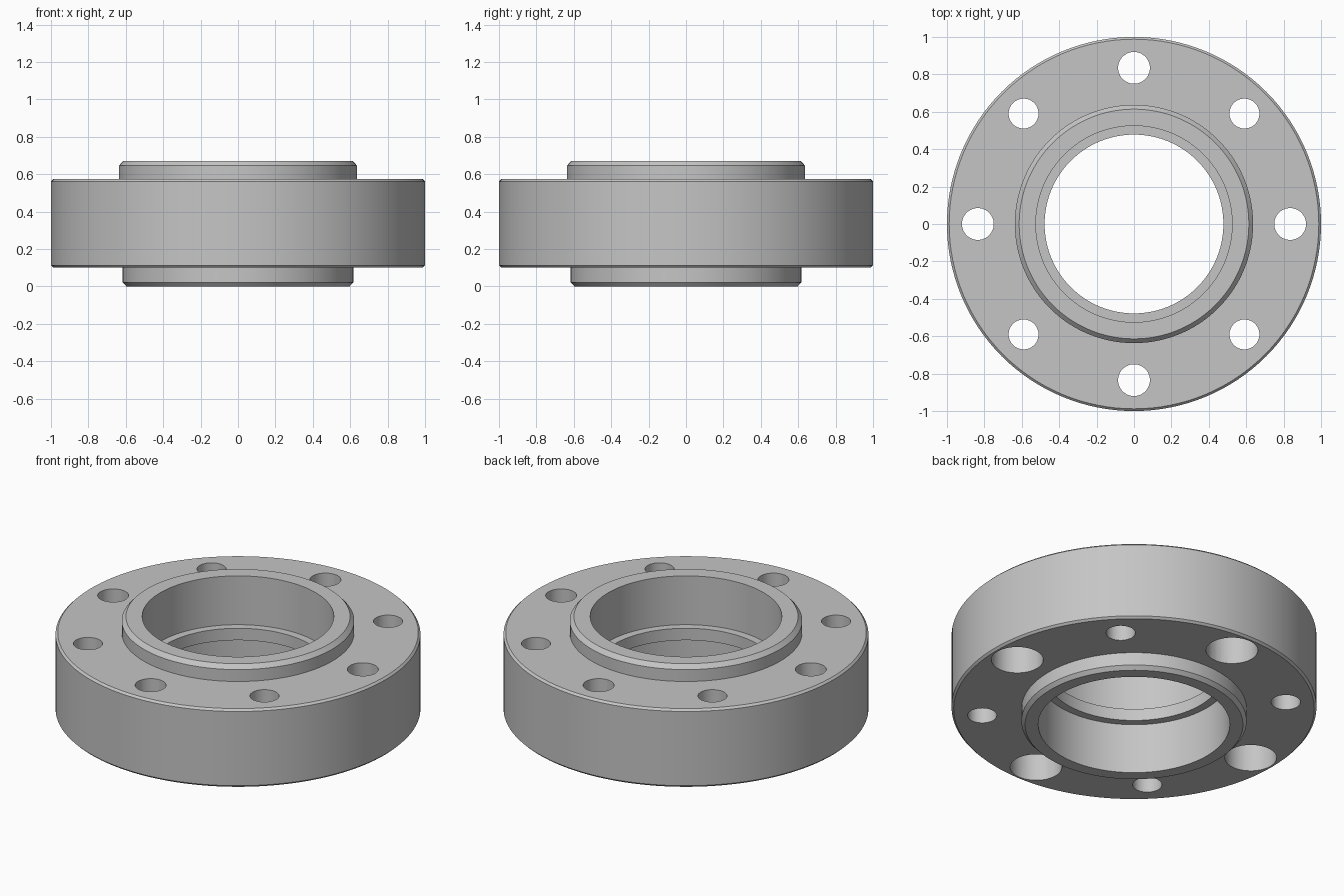
import bpy
import bmesh
import math

if "Cube" in bpy.data.objects:
    bpy.data.objects.remove(bpy.data.objects["Cube"], do_unlink=True)

# One bare metal colour
metal = bpy.data.materials.new("plain_grey_metal")
metal.use_nodes = True
GREY = (0.56, 0.56, 0.56, 1.0)
metal.diffuse_color = GREY
metal.node_tree.nodes["Principled BSDF"].inputs["Base Color"].default_value = GREY


def lathe(name, profile, segments, location=(0, 0, 0)):
    """Turn a closed (radius, z) profile about the z axis; points at radius 0 merge."""
    bm = bmesh.new()
    rings = []
    for i in range(segments):
        a = 2 * math.pi * i / segments
        rings.append([bm.verts.new((r * math.cos(a), r * math.sin(a), z)) for r, z in profile])
    n = len(profile)
    for i in range(segments):
        a, b = rings[i], rings[(i + 1) % segments]
        for j in range(n):
            k = (j + 1) % n
            if profile[j][0] or profile[k][0]:
                bm.faces.new((a[j], b[j], b[k], a[k]))
    bmesh.ops.remove_doubles(bm, verts=bm.verts, dist=1e-5)
    bmesh.ops.recalc_face_normals(bm, faces=bm.faces)
    mesh = bpy.data.meshes.new(name)
    bm.to_mesh(mesh)
    bm.free()
    mesh.materials.append(metal)
    obj = bpy.data.objects.new(name, mesh)
    obj.location = location
    bpy.context.collection.objects.link(obj)
    return obj


# Key heights and radii
BOTTOM, TOP = 0.10, 0.573
HUB_TOP = 0.67
BORE, LIP = 0.525, 0.478
EDGE = 0.012

# Flange body: bore with an inner lip, lower hub, chamfered disc, upper hub
flange = lathe("flange_body", [
    (BORE, 0), (0.597, 0), (0.617, 0.022), (0.617, BOTTOM),
    (1 - EDGE, BOTTOM), (1, BOTTOM + EDGE), (1, TOP - EDGE), (1 - EDGE, TOP),
    (0.637, TOP), (0.637, 0.645), (0.614, HUB_TOP), (BORE, HUB_TOP),
    (BORE, 0.375), (LIP, 0.375), (LIP, 0.303), (BORE, 0.303),
], 128)

# Bolt holes: every other one has a wide pocket on the underside
BOLT_CIRCLE, POCKET, POCKET_TOP = 0.835, 0.142, 0.32
for i in range(8):
    angle = i * math.pi / 4
    if i % 2 == 0:
        profile = [(0, 0), (POCKET, 0), (POCKET, POCKET_TOP), (0.085, POCKET_TOP), (0.085, 0.8), (0, 0.8)]
    else:
        profile = [(0, 0), (0.08, 0), (0.08, 0.8), (0, 0.8)]
    centre = (BOLT_CIRCLE * math.cos(angle), BOLT_CIRCLE * math.sin(angle), 0)
    cutter = lathe("bolt_hole_cutter", profile, 48, centre)
    cutter.hide_render = True
    cut = flange.modifiers.new("bolt_hole", "BOOLEAN")
    cut.operation = "DIFFERENCE"
    cut.solver = "EXACT"
    cut.object = cutter
    bpy.context.view_layer.objects.active = flange
    bpy.ops.object.modifier_apply(modifier=cut.name)
    bpy.data.objects.remove(cutter, do_unlink=True)

# Smooth round walls, crisp edges
bpy.ops.object.select_all(action="DESELECT")
flange.select_set(True)
bpy.context.view_layer.objects.active = flange
bpy.ops.object.shade_smooth_by_angle(angle=math.radians(25))
